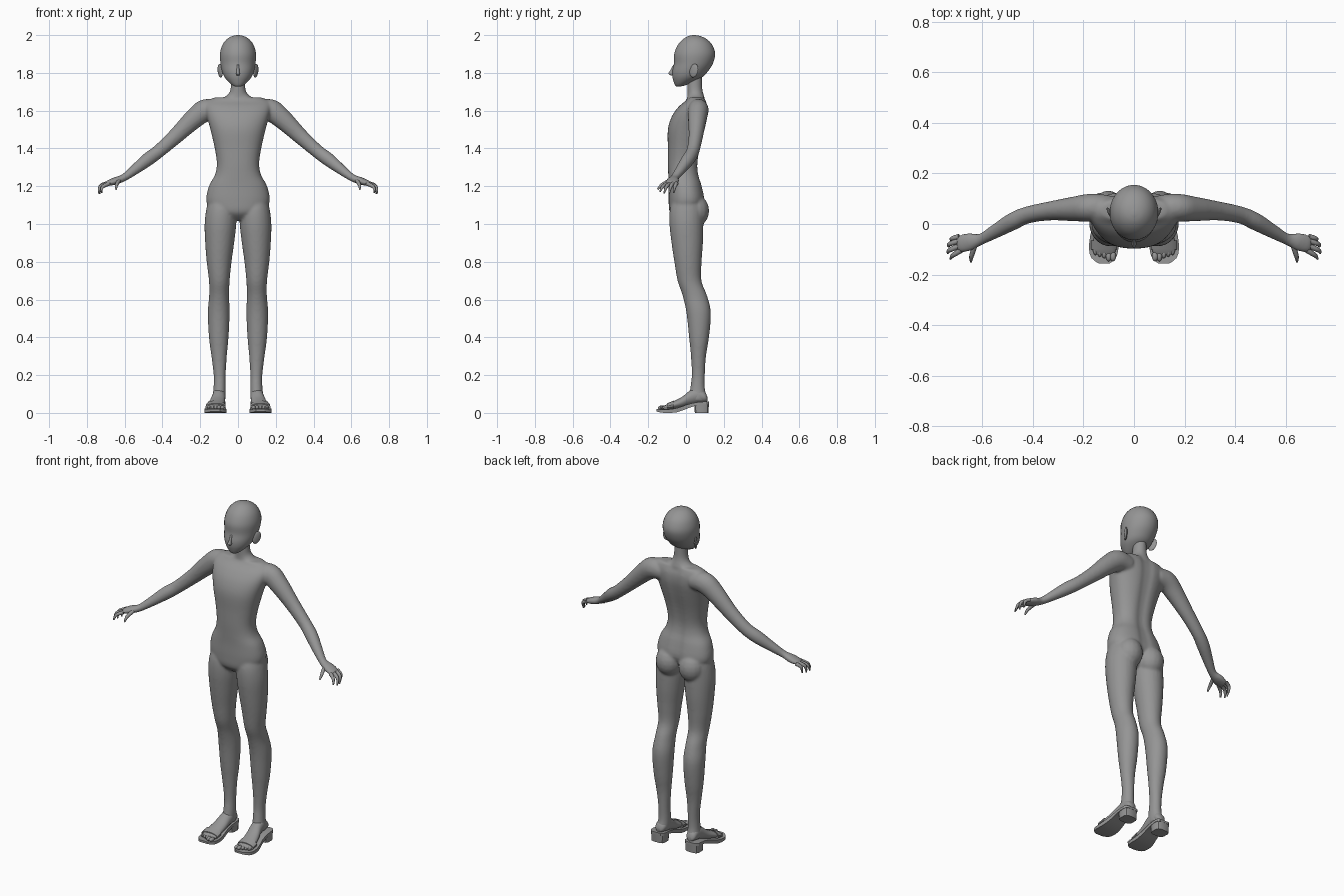
import bpy, bmesh, math
from mathutils import Vector, Matrix

cube = bpy.data.objects.get("Cube")
if cube:
    bpy.data.objects.remove(cube, do_unlink=True)

GREY = (0.3, 0.3, 0.3, 1)
grey = bpy.data.materials.new("plain grey")
grey.use_nodes = True
grey.diffuse_color = GREY
grey.node_tree.nodes["Principled BSDF"].inputs["Base Color"].default_value = GREY


def smooth_path(rows, steps):
    """Catmull-Rom interpolation of rows of numbers."""
    out = []
    for i in range(len(rows) - 1):
        p = [rows[max(0, min(len(rows) - 1, i + k))] for k in (-1, 0, 1, 2)]
        for s in range(steps):
            t = s / steps
            out.append([0.5 * (2 * b + (c - a) * t + (2 * a - 5 * b + 4 * c - d) * t * t
                               + (3 * b - a - 3 * c + d) * t ** 3) for a, b, c, d in zip(*p)])
    return out + [list(rows[-1])]


def skin(bm, rings):
    """Join rings of points into a closed surface."""
    loops = [[bm.verts.new(p) for p in ring] for ring in rings]
    n = len(loops[0])
    faces = [bm.faces.new((a[i], a[(i + 1) % n], b[(i + 1) % n], b[i]))
             for a, b in zip(loops, loops[1:]) for i in range(n)]
    faces += [bm.faces.new(loops[0][::-1]), bm.faces.new(loops[-1])]
    bmesh.ops.recalc_face_normals(bm, faces=faces)


def stack(bm, rows, n=24, steps=4, power=2, along_y=False, groove=0):
    """Rows: level, centre x, half width, low, high of the third axis."""
    rings = []
    for level, cx, w, lo, hi in smooth_path(rows, steps):
        ring = []
        for i in range(n):
            a = 2 * math.pi * (i + 0.5) / n
            c, s = [math.copysign(abs(v) ** (2 / power), v) for v in (math.cos(a), math.sin(a))]
            x, v = cx + w * c, (lo + hi) / 2 + (hi - lo) / 2 * s
            if s > 0:
                v -= groove * math.exp(-(x / 0.03) ** 2)
            ring.append((x, level, v) if along_y else (x, v, level))
        rings.append(ring)
    skin(bm, rings)


def tube(bm, rows, n=12, steps=4):
    """Rows: x, y, z, half width, half thickness along a path."""
    rows = smooth_path(rows, steps)
    pts = [Vector(r[:3]) for r in rows]
    rings = []
    for i, r in enumerate(rows):
        t = (pts[min(i + 1, len(pts) - 1)] - pts[max(i - 1, 0)]).normalized()
        side = t.cross(Vector((0, 0, 1))).normalized()
        up = side.cross(t)
        rings.append([pts[i] + side * r[3] * math.cos(k * 2 * math.pi / n)
                      + up * r[4] * math.sin(k * 2 * math.pi / n) for k in range(n)])
    skin(bm, rings)


def ball(bm, centre, size, turn=0, tilt=0):
    m = (Matrix.Translation(centre) @ Matrix.Rotation(turn, 4, "Z")
         @ Matrix.Rotation(tilt, 4, "X") @ Matrix.Diagonal((*size, 1)))
    bmesh.ops.create_uvsphere(bm, u_segments=16, v_segments=10, radius=1, matrix=m)


def finish(bm, name, mirror=True, angle=50):
    mesh = bpy.data.meshes.new(name)
    bm.to_mesh(mesh)
    bm.free()
    mesh.materials.append(grey)
    ob = bpy.data.objects.new(name, mesh)
    bpy.context.collection.objects.link(ob)
    bpy.ops.object.select_all(action="DESELECT")
    ob.select_set(True)
    bpy.context.view_layer.objects.active = ob
    bpy.ops.object.shade_smooth_by_angle(angle=math.radians(angle))
    if mirror:
        ob.modifiers.new("other side", "MIRROR").use_mirror_merge = False
    return ob


# Body: legs and arms on one side, then mirrored and fused with the torso
body = bmesh.new()
stack(body, [(1.15, .09, .06, -.06, .07), (1.08, .09, .078, -.085, .09), (1, .093, .084, -.088, .092),
             (.9, .097, .077, -.077, .09), (.8, .1, .066, -.062, .083), (.7, .099, .055, -.045, .082),
             (.62, .1, .053, -.018, .112), (.53, .102, .058, .002, .132), (.4, .102, .052, .016, .122),
             (.3, .1, .041, .026, .106), (.2, .097, .032, .03, .1), (.13, .097, .033, .022, .1),
             (.085, .1, .035, .015, .11), (.06, .1, .03, .02, .105)])
ball(body, (.075, .05, 1.07), (.075, .073, .085))
tube(body, [(.1, .065, 1.6, .05, .05), (.17, .065, 1.602, .055, .06), (.23, .06, 1.56, .05, .054),
            (.33, .052, 1.465, .038, .042), (.42, .036, 1.385, .034, .036), (.48, .01, 1.34, .035, .036),
            (.55, -.03, 1.285, .028, .027), (.605, -.06, 1.245, .023, .02), (.65, -.07, 1.228, .036, .02),
            (.69, -.08, 1.215, .034, .014), (.7, -.082, 1.21, .025, .008)], n=20)
copy = bmesh.ops.duplicate(body, geom=body.verts[:] + body.edges[:] + body.faces[:])["geom"]
bmesh.ops.scale(body, vec=(-1, 1, 1), verts=[g for g in copy if isinstance(g, bmesh.types.BMVert)])
bmesh.ops.reverse_faces(body, faces=[g for g in copy if isinstance(g, bmesh.types.BMFace)])
stack(body, [(1.02, 0, .07, -.045, .045), (1.06, 0, .13, -.085, .07), (1.12, 0, .168, -.092, .1),
             (1.2, 0, .154, -.092, .087), (1.26, 0, .122, -.094, .07), (1.32, 0, .112, -.096, .066),
             (1.4, 0, .123, -.096, .078), (1.5, 0, .146, -.096, .103), (1.57, 0, .165, -.075, .117),
             (1.62, 0, .175, -.04, .117), (1.65, 0, .165, -.005, .108), (1.67, 0, .125, .01, .1)],
      n=40, power=2.3, groove=.012)
stack(body, [(1.62, 0, .11, -.01, .1), (1.66, 0, .085, .005, .1), (1.69, 0, .05, .008, .092),
             (1.72, 0, .039, .007, .086), (1.77, 0, .036, .008, .085), (1.83, 0, .036, .01, .085)])
ob = finish(body, "body", mirror=False)
remesh = ob.modifiers.new("fuse", "REMESH")
remesh.mode = "VOXEL"
remesh.voxel_size = 0.007
remesh.use_smooth_shade = True
soften = ob.modifiers.new("soften", "SMOOTH")
soften.iterations = 8

# Head with pointed chin, and a small nose
head = bmesh.new()
stack(head, [(1.728, 0, .014, -.05, -.03), (1.735, 0, .03, -.058, 0), (1.755, 0, .053, -.066, .045),
             (1.78, 0, .073, -.072, .09), (1.81, 0, .085, -.072, .118), (1.85, 0, .093, -.064, .143),
             (1.9, 0, .096, -.063, .155), (1.945, 0, .084, -.045, .141), (1.975, 0, .063, -.02, .115),
             (1.993, 0, .036, .008, .082), (2, 0, .006, .035, .05)], n=32)
finish(head, "head", mirror=False)
nose = bmesh.new()
stack(nose, [(1.785, 0, .006, -.076, -.06), (1.795, 0, .01, -.094, -.06), (1.81, 0, .008, -.086, -.06),
             (1.845, 0, .005, -.066, -.055)], n=12)
finish(nose, "nose", mirror=False)

# Ears
ear = bmesh.new()
ball(ear, (.094, .042, 1.812), (.008, .025, .037), turn=-.5, tilt=-.3)
finish(ear, "ear")

# Fingers and thumb: knuckle, middle joint, tip
FINGERS = [((.692, -.05, 1.215), (.72, -.058, 1.2), (.722, -.066, 1.165)),
           ((.697, -.068, 1.215), (.73, -.08, 1.2), (.733, -.09, 1.16)),
           ((.694, -.088, 1.212), (.73, -.104, 1.197), (.737, -.116, 1.162)),
           ((.684, -.104, 1.213), (.716, -.124, 1.197), (.726, -.138, 1.17)),
           ((.63, -.085, 1.23), (.643, -.128, 1.207), (.645, -.15, 1.183))]
fingers = bmesh.new()
for joints in FINGERS:
    tube(fingers, [(*p, r, r) for p, r in zip(joints, (.011, .009, .004))], n=8)
finish(fingers, "fingers")

# Feet with toes
foot = bmesh.new()
stack(foot, [(.113, .103, .014, .062, .085), (.1, .102, .029, .057, .11), (.06, .1, .034, .05, .135),
             (.02, .103, .036, .04, .118), (-.02, .11, .041, .028, .086), (-.07, .117, .046, .02, .06),
             (-.105, .118, .046, .017, .044), (-.12, .118, .038, .019, .036)], n=20, along_y=True)
for i in range(5):
    ball(foot, (.083 + .0175 * i, -.128 + .006 * i * (i > 1), .028), (.012 - .001 * i, .02, .011))
finish(foot, "foot")

# Sandals: sloping sole, block heel and toe strap
sole = bmesh.new()
stack(sole, [(.122, .112, .03, .046, .06), (.105, .113, .045, .045, .06), (.05, .114, .046, .038, .055),
             (0, .116, .047, .02, .042), (-.05, .119, .055, .003, .025), (-.1, .12, .058, 0, .018),
             (-.135, .12, .048, .002, .019), (-.156, .118, .022, .008, .02)],
      n=4, steps=2, power=900, along_y=True)
finish(sole, "sandal_sole", angle=30)
heel = bmesh.new()
stack(heel, [(0, .113, .043, .046, .12), (.05, .113, .045, .042, .122)], n=12, steps=1, power=3.5)
finish(heel, "sandal_heel", angle=30)
strap = bmesh.new()
stack(strap, [(-.065, .118, .053, .012, .066), (-.1, .119, .053, .012, .051)],
      n=16, steps=1, along_y=True)
finish(strap, "toe_strap", angle=40)
